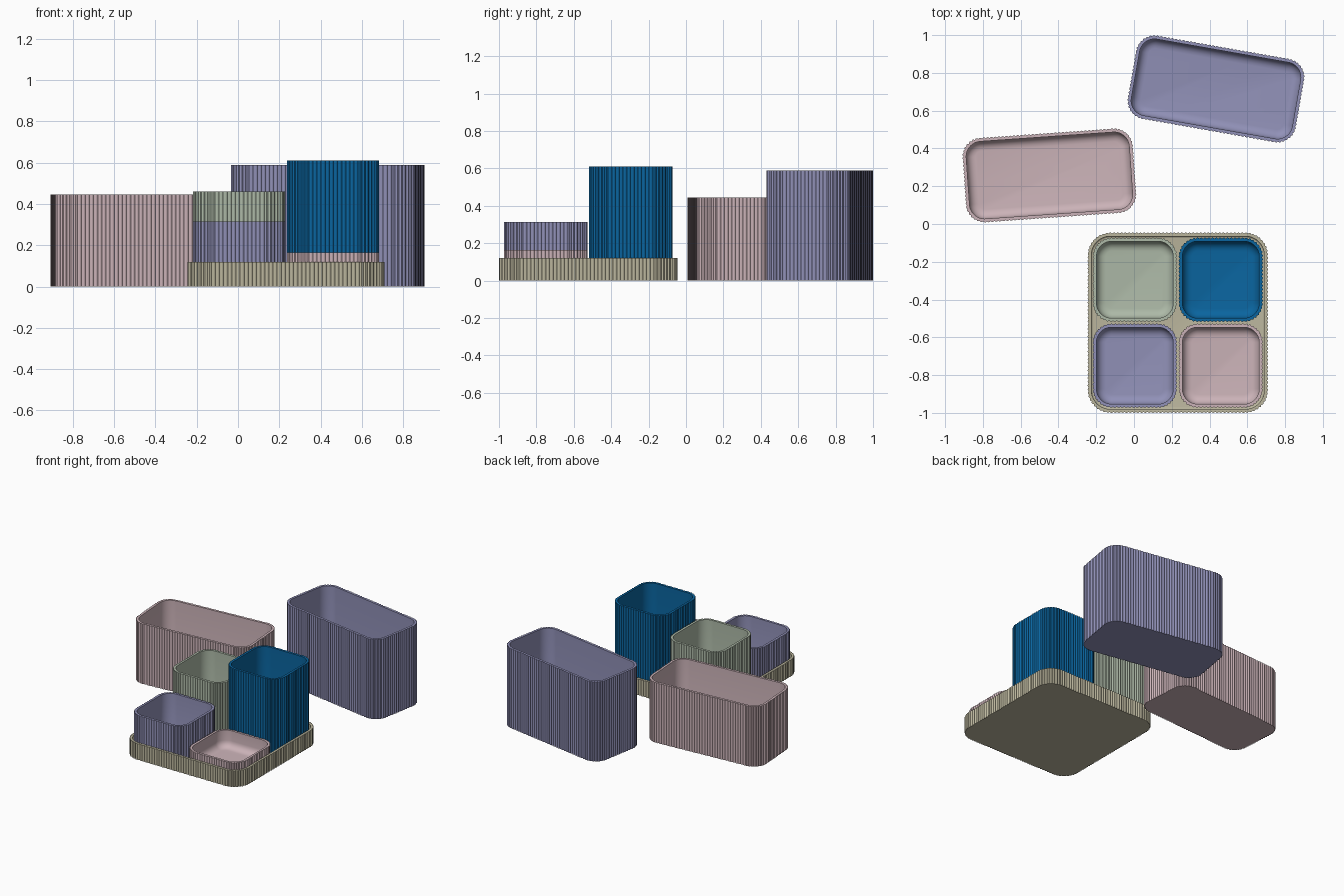
import bpy, bmesh, math
from mathutils import Vector, Matrix

if "Cube" in bpy.data.objects:
    bpy.data.objects.remove(bpy.data.objects["Cube"])


def material(name, rgb):
    m = bpy.data.materials.new(name)
    m.diffuse_color = (*rgb, 1)
    m.use_nodes = True
    m.node_tree.nodes["Principled BSDF"].inputs["Base Color"].default_value = m.diffuse_color
    return m


CREAM = material("cream", (0.50, 0.47, 0.34))
PINK = material("pink", (0.60, 0.45, 0.48))
LILAC = material("lilac", (0.285, 0.285, 0.48))
GREEN = material("sage", (0.42, 0.49, 0.39))
BLUE = material("blue", (0.003, 0.13, 0.35))


def rounded_rect(w, d, r, dist):
    """Point and outward normal at a distance along a rounded rectangle."""
    a, b, arc = w / 2 - r, d / 2 - r, math.pi * r / 2
    corners = [(a, -b), (a, b), (-a, b), (-a, -b)]
    for i, (cx, cy) in enumerate(corners):
        start = (i - 1) * math.pi / 2
        side = 2 * (b if i % 2 == 0 else a)
        ang = None
        along = 0
        if dist <= arc:
            ang = start + dist / r
        elif dist <= arc + side:
            ang = start + math.pi / 2
            along = dist - arc
        if ang is not None:
            n = Vector((math.cos(ang), math.sin(ang)))
            return Vector((cx, cy)) + n * r + Vector((-n.y, n.x)) * along, n
        dist -= arc + side
    return Vector((a, -b - r)), Vector((0, -1))


def ribbed_bin(name, center, size, z0, z1, mat, turn=0, r=0.1,
               wall=0.02, floor=0.02, fillet=0.05, pitch=0.02, depth=0.006):
    w, d = size
    length = 2 * (w + d - 4 * r) + 2 * math.pi * r
    ribs, seg = round(length / pitch), 4
    path = [rounded_rect(w, d, r, i * length / (ribs * seg))
            for i in range(ribs * seg)]
    # profile: (inward offset, height, ribbed)
    profile = [(0, z0, True), (0, z1, True), (wall, z1, False)]
    for k in range(6):
        t = k / 5 * math.pi / 2
        profile.append((wall + fillet * (1 - math.cos(t)),
                        z0 + floor + fillet * (1 - math.sin(t)), False))
    bm = bmesh.new()
    rings = []
    for inset, z, ribbed in profile:
        ring = []
        for i, (p, n) in enumerate(path):
            off = inset
            if ribbed:
                off += depth * (1 - math.sin(math.pi * (i % seg) / seg))
            q = p - n * off
            ring.append(bm.verts.new((q.x, q.y, z)))
        rings.append(ring)
    count = len(path)
    for lo, hi in zip(rings, rings[1:]):
        for i in range(count):
            j = (i + 1) % count
            bm.faces.new((lo[i], lo[j], hi[j], hi[i]))
    bm.faces.new(list(reversed(rings[0])))
    bm.faces.new(rings[-1])
    bm.transform(Matrix.Rotation(math.radians(turn), 4, 'Z'))
    me = bpy.data.meshes.new(name)
    bm.to_mesh(me)
    bm.free()
    me.materials.append(mat)
    ob = bpy.data.objects.new(name, me)
    ob.location = (*center, 0)
    bpy.context.collection.objects.link(ob)
    bpy.ops.object.select_all(action='DESELECT')
    ob.select_set(True)
    bpy.context.view_layer.objects.active = ob
    bpy.ops.object.shade_smooth_by_angle(angle=math.radians(40))
    return ob


# shallow tray
TX, TY = 0.232, -0.5225
ribbed_bin("tray", (TX, TY), (0.955, 0.955), 0, 0.12, CREAM, r=0.12, fillet=0.01)

# four square cups standing in the tray
for name, sx, sy, top, mat in (("low_cup", 1, -1, 0.165, PINK),
                               ("medium_cup", -1, -1, 0.315, LILAC),
                               ("tall_cup", -1, 1, 0.46, GREEN),
                               ("tallest_cup", 1, 1, 0.61, BLUE)):
    ribbed_bin(name, (TX + sx * 0.2275, TY + sy * 0.2275), (0.446, 0.446), 0.02, top, mat)

# two long bins standing behind
ribbed_bin("long_bin_low", (-0.448, 0.257), (0.905, 0.45), 0, 0.445, PINK, turn=4)
ribbed_bin("long_bin_tall", (0.434, 0.715), (0.905, 0.45), 0, 0.59, LILAC, turn=-10)
